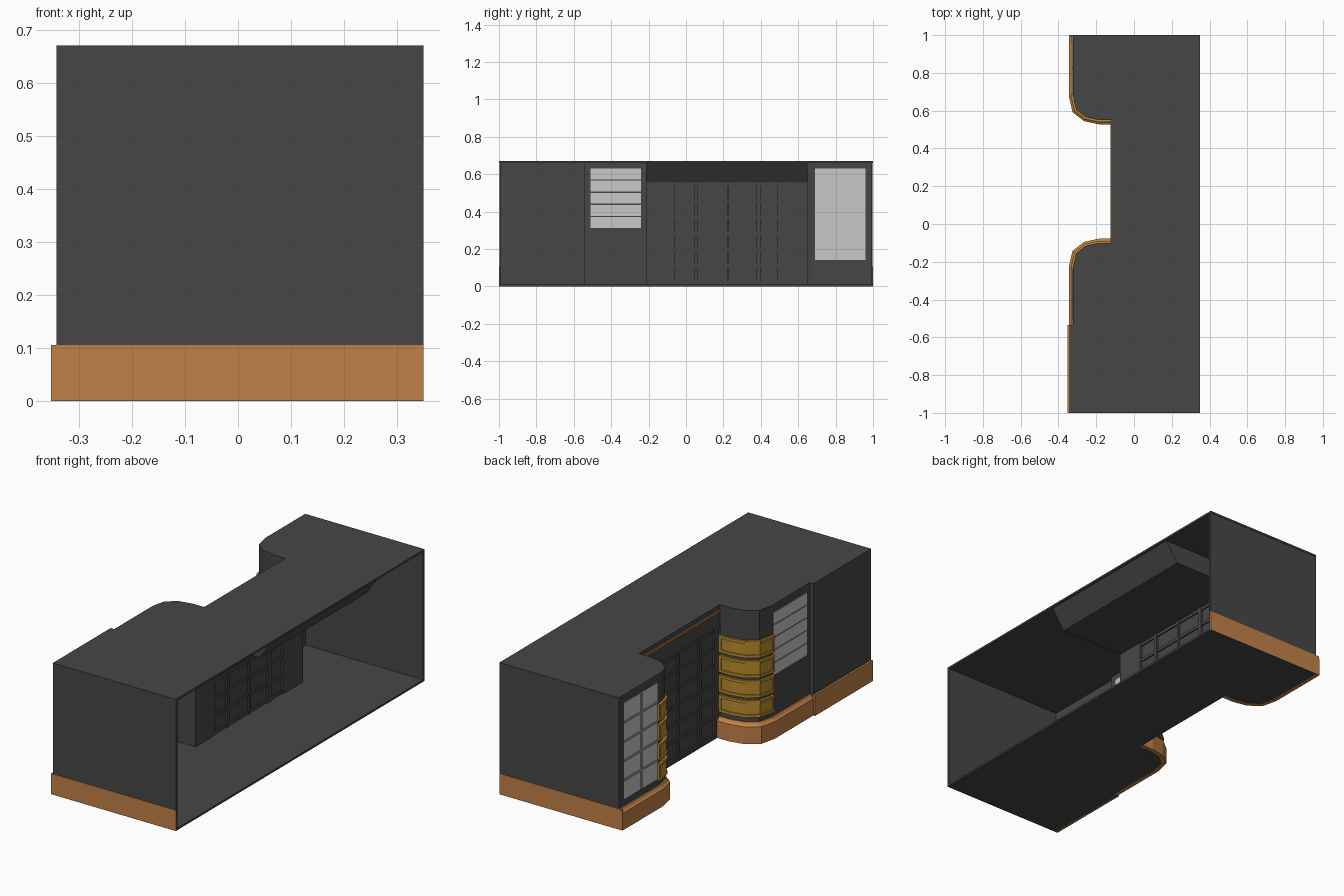
import bpy, bmesh
from mathutils import Vector

if "Cube" in bpy.data.objects:
    bpy.data.objects.remove(bpy.data.objects["Cube"])


def material(name, rgb):
    m = bpy.data.materials.new(name)
    m.diffuse_color = (*rgb, 1)
    m.use_nodes = True
    m.node_tree.nodes["Principled BSDF"].inputs["Base Color"].default_value = m.diffuse_color
    return m


WALL = material("charcoal wall", (0.062, 0.062, 0.062))
BASE = material("copper brown base", (0.54, 0.22, 0.063))
GOLD = material("dark gold", (0.48, 0.26, 0.025))
GLASS = material("pale glass", (0.58, 0.58, 0.58))
BAR = material("grey glazing bar", (0.36, 0.36, 0.36))


def finish(name, bm, mat):
    bmesh.ops.recalc_face_normals(bm, faces=bm.faces)
    me = bpy.data.meshes.new(name)
    bm.to_mesh(me)
    bm.free()
    me.materials.append(mat)
    ob = bpy.data.objects.new(name, me)
    bpy.context.collection.objects.link(ob)
    return ob


def box(name, x, y, z, mat):
    bm = bmesh.new()
    bmesh.ops.create_cube(bm, size=1)
    for v in bm.verts:
        v.co = [a + (b - a) * (c + 0.5) for (a, b), c in zip((x, y, z), v.co)]
    return finish(name, bm, mat)


def prism(name, pts, to3d, a, b, mat):
    """Closed outline extruded between levels a and b."""
    bm = bmesh.new()
    lo = [bm.verts.new(to3d(p, a)) for p in pts]
    hi = [bm.verts.new(to3d(p, b)) for p in pts]
    bm.faces.new(lo)
    bm.faces.new(hi)
    n = len(pts)
    for i in range(n):
        j = (i + 1) % n
        bm.faces.new((lo[i], lo[j], hi[j], hi[i]))
    return finish(name, bm, mat)


def sweep(name, path, profile, mat):
    """Sweep an (outward offset, z) profile along a plan path with mitred corners."""
    p = [Vector(q) for q in path]
    seg = [(b - a).normalized() for a, b in zip(p, p[1:])]
    nrm = [Vector((-d.y, d.x)) for d in seg]
    bm = bmesh.new()
    rings = []
    for i, q in enumerate(p):
        n0, n1 = nrm[max(i - 1, 0)], nrm[min(i, len(nrm) - 1)]
        m = (n0 + n1) / (1 + n0.dot(n1))
        rings.append([bm.verts.new((*(q + m * o), z)) for o, z in profile])
    k = len(profile)
    for r, s in zip(rings, rings[1:]):
        for i in range(k):
            j = (i + 1) % k
            bm.faces.new((r[i], r[j], s[j], s[i]))
    bm.faces.new(rings[0])
    bm.faces.new(rings[-1])
    return finish(name, bm, mat)


def rect(o0, o1, z0, z1):
    return [(o0, z0), (o1, z0), (o1, z1), (o0, z1)]


def mirror(path):
    """Mirror a plan path across the entrance centre line, keeping the outside on the left."""
    return [(x, 0.45 - y) for x, y in reversed(path)]


XF = -0.322    # main shopfront plane
XD = -0.12     # recessed entrance plane
curve = [(XF, -0.225), (-0.306, -0.155), (-0.255, -0.115), (-0.185, -0.1), (XD, -0.1)]
south = [(0.35, -0.998), (-0.342, -0.998), (-0.342, -0.535), (XF, -0.535)] + curve
north = mirror(curve) + [(XF, 0.998), (0.35, 0.998)]

# shell: walls, roof and floor share one plan outline
sweep("south_wall", south, rect(0, -0.01, 0, 0.665), WALL)
sweep("north_wall", north, rect(0, -0.01, 0, 0.665), WALL)
plan = [(x, max(-1, min(1, y * 1.002)) if abs(y) > 0.99 else y) for x, y in south + north]
flat = lambda p, z: (p[0], p[1], z)
prism("roof", plan, flat, 0.66, 0.67, WALL)
prism("floor", plan, flat, 0, 0.01, WALL)

# base course: chamfered around the curves, plain elsewhere
chamfer = [(-0.002, 0.001), (0.022, 0.001), (0.022, 0.088), (0.014, 0.093), (0.006, 0.105), (-0.002, 0.105)]
sweep("south_base", [(XF, -0.535)] + curve, chamfer, BASE)
sweep("north_base", mirror(curve) + [(XF, 1.0)], chamfer, BASE)
box("side_bay_base", (-0.352, -0.34), (-1, -0.535), (0, 0.105), BASE)
for side in (-1, 1):
    box("end_base", (-0.341, 0.35), sorted((side * 1.0, side * 0.995)), (0.0005, 0.105), BASE)

# four gold framed bands on each curved corner
band = [(XF, -0.238)] + curve
ends = ([(XF, -0.238), (XF, -0.228)], [(-0.134, -0.1), (XD, -0.1)])
for i in range(4):
    z = 0.13 + i * 0.101
    for flip in (lambda p: p, mirror):
        sweep("gold_band", flip(band), rect(-0.002, 0.005, z, z + 0.086), GOLD)
        for a, b in ((z, z + 0.014), (z + 0.072, z + 0.086)):
            sweep("band_rail", flip(band), rect(0, 0.011, a, b), GOLD)
        for e in ends:
            sweep("band_end", flip(e), rect(0, 0.0105, z + 0.01, z + 0.076), GOLD)

# tall display window with two columns and five rows
box("tall_window", (XF - 0.002, XF + 0.012), (0.69, 0.96), (0.14, 0.63), GLASS)
box("window_mullion", (XF - 0.007, XF), (0.82, 0.83), (0.14, 0.63), BAR)
for i in range(1, 5):
    z = 0.14 + i * 0.098
    box("window_bar", (XF - 0.006, XF), (0.69, 0.96), (z - 0.005, z + 0.005), BAR)

# high window of five stacked panes
for i in range(5):
    z = 0.313 + i * 0.0646
    box("high_window_pane", (XF - 0.003, XF + 0.012), (-0.51, -0.24), (z, z + 0.058), GLASS)

# entrance: lintel with trim, side returns and lowered ceiling with sloped edge
box("lintel", (XD, -0.09), (-0.1, 0.55), (0.56, 0.665), WALL)
box("lintel_trim", (XD - 0.005, XD), (-0.1, 0.55), (0.636, 0.646), BASE)
prism("lowered_ceiling", [(-0.1, 0.56), (0.27, 0.56), (0.34, 0.661), (-0.1, 0.661)],
      lambda p, y: (p[0], y, p[1]), -0.213, 0.65, WALL)
for a, b, w in ((-0.213, -0.06, -0.213), (0.51, 0.65, 0.642)):
    box("entrance_inner_wall", (-0.1, -0.09), (a, b), (0, 0.6), WALL)
    box("entrance_side_wall", (XF + 0.005, -0.09), (w, w + 0.008), (0, 0.66), WALL)

# entrance glazing: centre doors and two side lights, dark panes in dark bars
box("door_panes", (-0.108, -0.1), (-0.1, 0.55), (0, 0.56), WALL)
for y, w in ((-0.08, 0.04), (0.052, 0.02), (0.225, 0.012), (0.388, 0.024), (0.52, 0.06)):
    box("door_post", (-0.117, -0.091), (y - w / 2, y + w / 2), (0, 0.56), WALL)
for i in range(7):
    z = 0.02 + i * 0.088
    box("door_rail", (-0.115, -0.093), (-0.1, 0.55), (z - 0.008, z + 0.008), WALL)
